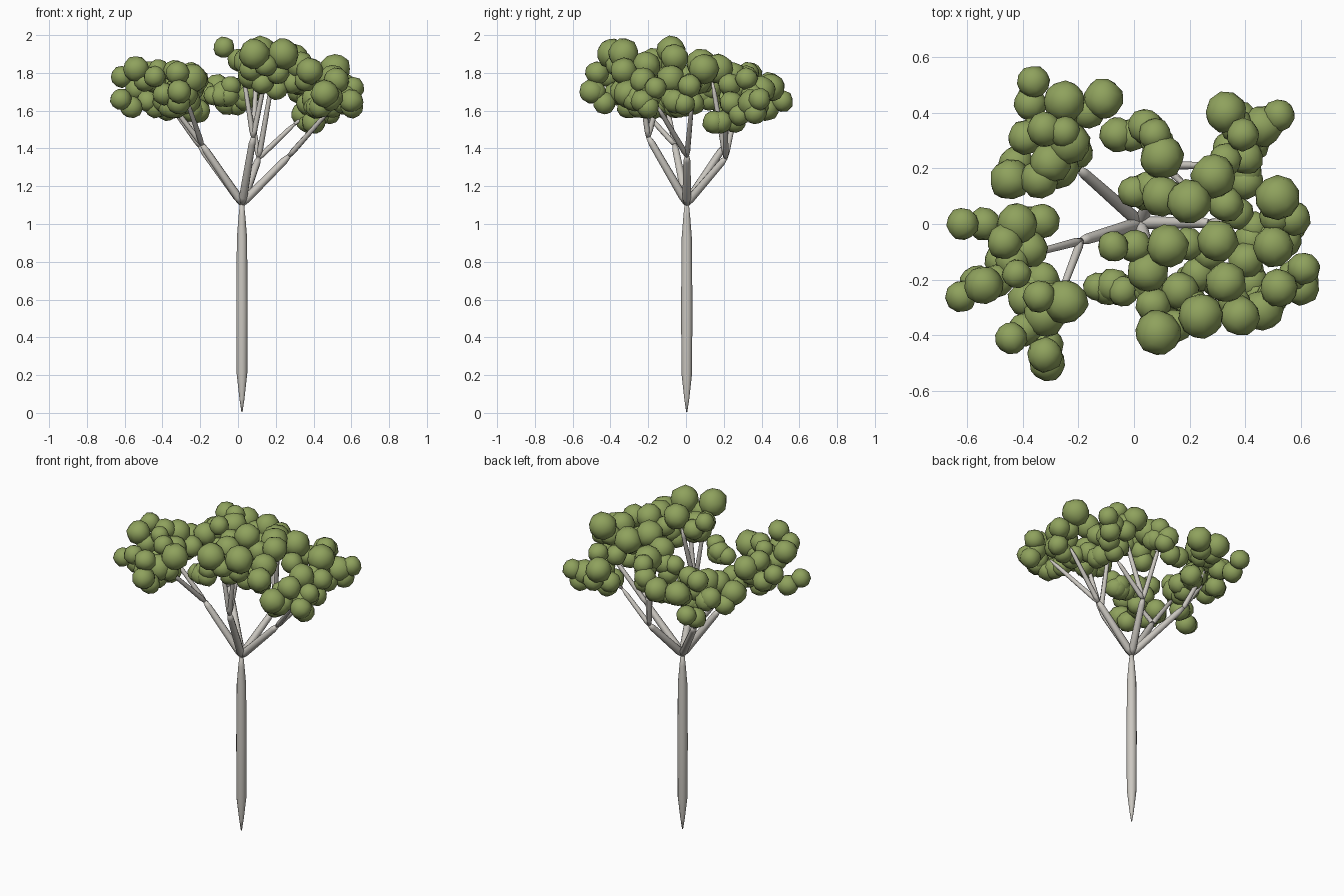
import bpy, bmesh, math, random
from mathutils import Vector, Matrix

random.seed(4)

def material(name, rgb):
    m = bpy.data.materials.new(name)
    m.diffuse_color = (*rgb, 1)
    return m

BARK = material("pale grey bark", (0.60, 0.575, 0.53))
LEAF = material("olive green leaves", (0.275, 0.36, 0.11))

def finish(bm, name, mat):
    me = bpy.data.meshes.new(name)
    bmesh.ops.recalc_face_normals(bm, faces=bm.faces)
    for f in bm.faces:
        f.smooth = True
    bm.to_mesh(me)
    bm.free()
    me.materials.append(mat)
    ob = bpy.data.objects.new(name, me)
    bpy.context.collection.objects.link(ob)
    return ob

def limb(bm, a, b, profile, sides=8):
    """Round limb from a to b; profile is (fraction along, radius)."""
    a, b = Vector(a), Vector(b)
    rot = (b - a).to_track_quat('Z', 'Y')
    rings = []
    for t, r in profile:
        c = a.lerp(b, t)
        rings.append([bm.verts.new(c + rot @ Vector((r * math.cos(k * math.tau / sides),
                                                     r * math.sin(k * math.tau / sides), 0)))
                      for k in range(sides)])
    for p, q in zip(rings, rings[1:]):
        for k in range(sides):
            j = (k + 1) % sides
            bm.faces.new((p[k], p[j], q[j], q[k]))
    bm.faces.new(rings[0][::-1])
    bm.faces.new(rings[-1])

# trunk: a long spindle
bm = bmesh.new()
limb(bm, (0.021, 0.004, 0.005), (0.021, 0.004, 1.13),
     [(0, 0.003), (0.06, 0.013), (0.18, 0.028), (0.5, 0.030), (0.82, 0.027), (0.92, 0.018), (1, 0.009)], 12)
finish(bm, "trunk", BARK)

# boughs: each rises from the trunk top to a fork, then splits into twigs
BASE = (0.022, 0.004, 1.11)
BOUGHS = {
    "back_left_bough": ((-0.20, 0.20, 1.41), [(-0.30, 0.27, 1.66), (-0.38, 0.17, 1.66)]),
    "front_left_bough": ((-0.19, -0.06, 1.42), [(-0.38, -0.11, 1.67), (-0.27, -0.27, 1.65)]),
    "right_bough": ((0.27, 0.005, 1.36), [(0.50, 0.03, 1.62), (0.50, -0.15, 1.62)]),
    "back_right_bough": ((0.11, 0.21, 1.35), [(0.30, 0.21, 1.53), (0.18, 0.14, 1.75), (0.05, 0.28, 1.68)]),
    "front_bough": ((0.08, -0.20, 1.46), [(0.03, -0.21, 1.78), (0.15, -0.25, 1.80), (0.10, -0.10, 1.84)]),
}
for name, (fork, tips) in BOUGHS.items():
    bm = bmesh.new()
    limb(bm, BASE, fork, [(0, 0.018), (0.1, 0.023), (0.9, 0.019), (1, 0.012)])
    for tip in tips:
        limb(bm, fork, tip, [(0, 0.011), (0.1, 0.015), (0.85, 0.012), (1, 0.006)])
    finish(bm, name, BARK)
bm = bmesh.new()
limb(bm, (0.30, 0.21, 1.53), (0.42, 0.30, 1.62), [(0, 0.010), (1, 0.007)])
finish(bm, "outer_twig", BARK)

def leaves(name, blobs):
    """Cluster of lumpy balls (x, y, z, radius), with fillers between close neighbours."""
    bm = bmesh.new()
    floor = min(b[2] for b in blobs)
    pts = [(Vector(b[:3]), b[3] * 1.08) for b in blobs]
    fill = []
    for i, (p, r) in enumerate(pts):
        near = sorted(pts[:i] + pts[i + 1:], key=lambda o: (o[0] - p).length)
        q = near[0][0] if i % 2 else near[1][0]
        if (q - p).length < 0.24:
            m = p.lerp(q, 0.4)
            m.z = max(floor, m.z - 0.06)
            fill.append((m, 0.062))
    for c, r in pts + fill:
        vs = bmesh.ops.create_icosphere(bm, subdivisions=2, radius=r)["verts"]
        rot = Matrix.Rotation(random.uniform(0, 6), 3, 'Z') @ Matrix.Rotation(random.uniform(0, 6), 3, 'X')
        for v in vs:
            v.co = rot @ (v.co * random.uniform(0.94, 1.03)) + c
    finish(bm, name, LEAF)

leaves("back_left_leaves", [
    (-.36, .51, 1.65, .055), (-.25, .44, 1.73, .07), (-.11, .45, 1.72, .07), (-.23, .29, 1.76, .07),
    (-.30, .22, 1.74, .07), (-.39, .31, 1.69, .06), (-.32, .34, 1.79, .06), (-.25, .33, 1.80, .055),
    (-.445, .16, 1.68, .07), (-.34, .16, 1.72, .065), (-.27, .20, 1.65, .07), (-.21, .26, 1.60, .06)])
leaves("front_left_leaves", [
    (-.615, 0, 1.78, .055), (-.42, 0, 1.77, .07), (-.33, .01, 1.70, .06), (-.465, -.065, 1.80, .06),
    (-.375, -.09, 1.72, .065), (-.48, -.13, 1.65, .055), (-.42, -.18, 1.82, .05), (-.54, -.22, 1.82, .066),
    (-.62, -.26, 1.66, .054), (-.34, -.26, 1.81, .055), (-.245, -.28, 1.77, .075), (-.32, -.33, 1.70, .072),
    (-.39, -.27, 1.65, .06), (-.33, -.20, 1.62, .06), (-.44, -.41, 1.78, .055), (-.32, -.47, 1.80, .06),
    (-.31, -.50, 1.70, .062)])
leaves("front_leaves", [
    (.085, -.39, 1.90, .078), (.24, -.33, 1.90, .078), (.12, -.08, 1.92, .072), (.05, -.17, 1.86, .07),
    (-.075, -.08, 1.935, .054), (-.075, -.22, 1.70, .058), (-.13, -.225, 1.68, .05), (-.04, -.24, 1.73, .052),
    (.165, -.24, 1.80, .065), (.23, -.18, 1.76, .06), (.07, -.29, 1.82, .06), (.33, -.21, 1.84, .07),
    (.30, -.06, 1.88, .07), (.38, -.33, 1.81, .067)])
leaves("right_leaves", [
    (.515, .095, 1.82, .076), (.57, .02, 1.73, .06), (.43, -.01, 1.62, .052), (.50, -.08, 1.77, .07),
    (.61, -.16, 1.72, .056), (.60, -.23, 1.65, .06), (.52, -.23, 1.76, .065), (.40, -.13, 1.66, .062),
    (.42, -.21, 1.62, .06), (.46, -.31, 1.69, .07), (.54, -.06, 1.65, .06), (.33, .07, 1.75, .06)])
leaves("back_right_leaves", [
    (-.06, .32, 1.64, .06), (.04, .35, 1.72, .06), (.075, .32, 1.78, .056), (.10, .24, 1.78, .075),
    (0, .115, 1.72, .054), (.06, .13, 1.72, .06), (.10, .10, 1.79, .07), (.20, .08, 1.85, .075),
    (.285, .17, 1.82, .076), (.40, .15, 1.54, .06), (.40, .24, 1.64, .06), (.39, .32, 1.77, .056),
    (.33, .40, 1.71, .07), (.46, .35, 1.64, .07), (.52, .39, 1.66, .056), (.345, .27, 1.58, .06)])
